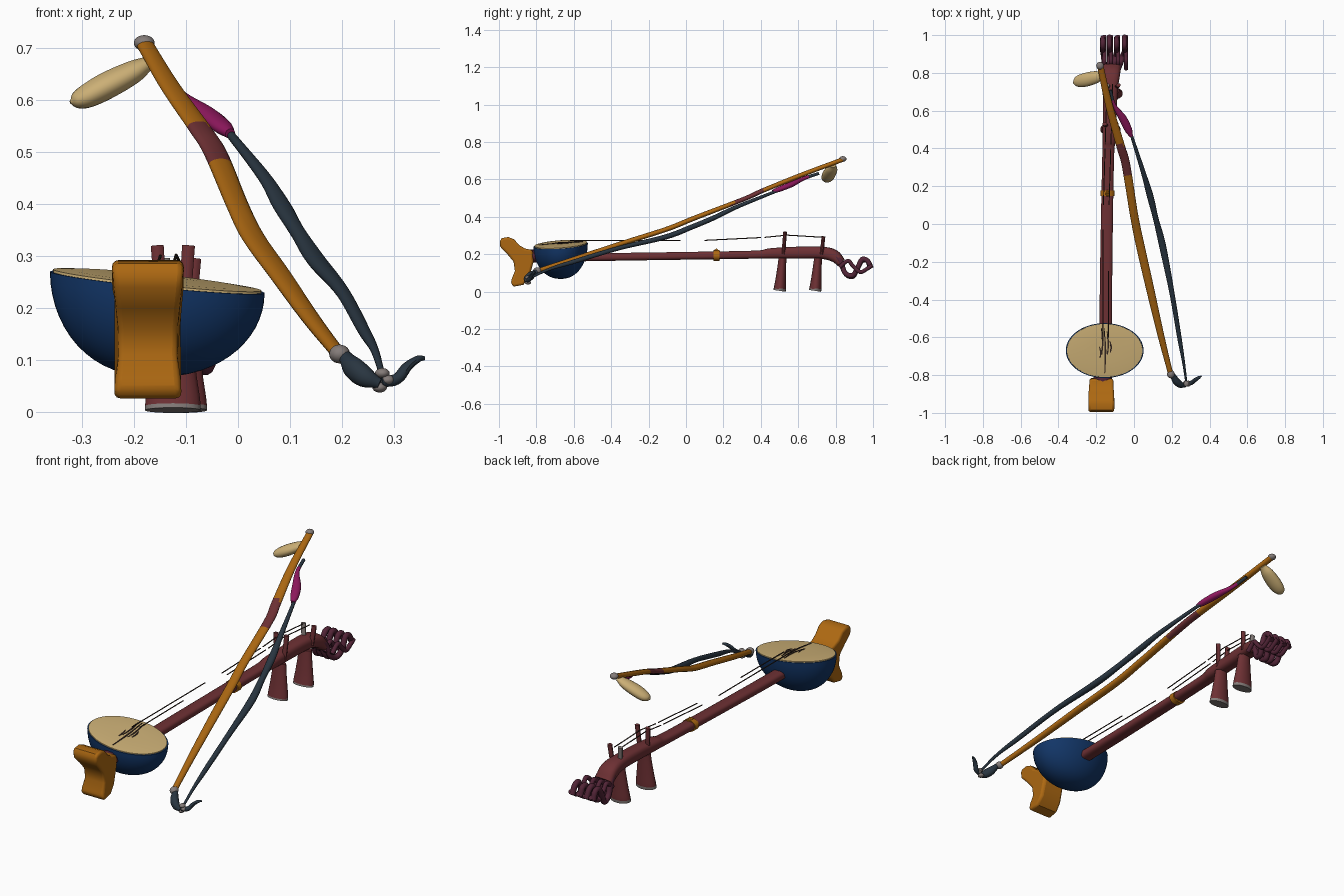
import bpy, bmesh, math
from mathutils import Vector, Matrix


def material(name, rgb):
    m = bpy.data.materials.new(name)
    m.diffuse_color = (*rgb, 1)
    return m


BLUE = material("deep blue", (0.006, 0.036, 0.135))
ORANGE = material("amber wood", (0.42, 0.14, 0.006))
MAROON = material("red wood", (0.155, 0.03, 0.034))
PURPLE = material("plum wood", (0.085, 0.018, 0.038))
CREAM = material("cream skin", (0.6, 0.43, 0.18))
SLATE = material("slate hair", (0.022, 0.036, 0.052))
GREY = material("worn grey", (0.23, 0.2, 0.19))
MAGENTA = material("magenta wrap", (0.27, 0.009, 0.11))
DARK = material("dark string", (0.035, 0.02, 0.015))


def finish(name, bm, mats, rule=None, angle=40):
    bmesh.ops.recalc_face_normals(bm, faces=bm.faces)
    if rule:
        for f in bm.faces:
            f.material_index = rule(f.calc_center_median())
    me = bpy.data.meshes.new(name)
    bm.to_mesh(me)
    bm.free()
    for m in mats:
        me.materials.append(m)
    ob = bpy.data.objects.new(name, me)
    bpy.context.collection.objects.link(ob)
    bpy.ops.object.select_all(action='DESELECT')
    ob.select_set(True)
    bpy.context.view_layer.objects.active = ob
    bpy.ops.object.shade_smooth_by_angle(angle=math.radians(angle))
    return ob


def tube(name, pts, mats, sides=14, steps=6, ref=(0, 0, 1), rule=None, power=1.0):
    """Smooth tube through (x, y, z, half_width, half_height) points."""
    P = [Vector(p) for p in pts]
    P = [2 * P[0] - P[1]] + P + [2 * P[-1] - P[-2]]
    for i in (0, -1):      # keep the end thickness constant
        k = 1 if i == 0 else -2
        P[i][3], P[i][4] = P[k][3], P[k][4]
    path = []
    for i in range(1, len(P) - 2):
        a, b, c, d = P[i - 1:i + 3]
        for s in range(steps):
            t = s / steps
            path.append(0.5 * (2 * b + (c - a) * t + (2 * a - 5 * b + 4 * c - d) * t * t
                               + (3 * b - a - 3 * c + d) * t ** 3))
    path.append(P[-2])
    bm = bmesh.new()
    rings = []
    for i, q in enumerate(path):
        tan = Vector((path[min(i + 1, len(path) - 1)] - path[max(i - 1, 0)])[:3]).normalized()
        side = tan.cross(Vector(ref)).normalized()
        up = side.cross(tan)
        ring = []
        for k in range(sides):
            a = math.tau * (k + 0.5) / sides
            c, s = math.cos(a), math.sin(a)
            c = math.copysign(abs(c) ** power, c)
            s = math.copysign(abs(s) ** power, s)
            ring.append(bm.verts.new(Vector(q[:3]) + side * c * q[3] + up * s * q[4]))
        rings.append(ring)
    for r0, r1 in zip(rings, rings[1:]):
        for k in range(sides):
            n = (k + 1) % sides
            bm.faces.new((r0[k], r0[n], r1[n], r1[k]))
    bm.faces.new(rings[0])
    bm.faces.new(rings[-1])
    return finish(name, bm, mats, rule)


def ball(name, centre, radii, mat, axis=(1, 0, 0)):
    bm = bmesh.new()
    bmesh.ops.create_uvsphere(bm, u_segments=24, v_segments=14, radius=1)
    rot = Vector((1, 0, 0)).rotation_difference(Vector(axis)).to_matrix().to_4x4()
    bm.transform(Matrix.Translation(centre) @ rot @ Matrix.Diagonal((*radii, 1)))
    return finish(name, bm, [mat])


# Sound bowl: lower half ellipsoid with a tilted rim
def rim(x, y):
    return 0.25 - 0.1 * (x + 0.155) + 0.07 * (y + 0.665)


def lathe(name, profile, mat, angle=40):
    bm = bmesh.new()
    n = 56
    rows = [[bm.verts.new((-0.155 + 0.206 * r * math.cos(math.tau * k / n),
                           -0.67 + 0.145 * r * math.sin(math.tau * k / n), 0)) for k in range(n)]
            for r, h in profile]
    for row, (r, h) in zip(rows, profile):
        for v in row:
            v.co.z = 0.068 + (rim(v.co.x, v.co.y) - 0.068) * h
    for r0, r1 in zip(rows, rows[1:]):
        for k in range(n):
            bm.faces.new((r0[k], r0[(k + 1) % n], r1[(k + 1) % n], r1[k]))
    bm.faces.new(rows[0])
    bm.faces.new(rows[-1])
    return finish(name, bm, [mat], None, angle)


lathe("sound_bowl", [(math.sin(a) ** 0.9, 1 - math.cos(a))
                     for a in [math.pi / 2 * (i + 0.4) / 14.4 for i in range(15)]], BLUE)
lathe("skin_top", [(0.975, 0.98), (0.97, 1.025), (0.8, 1.04), (0.4, 1.05)], CREAM)

# Dark streaks on the skin under the strings
for i, (x, y, l) in enumerate([(-0.155, -0.67, 0.12), (-0.17, -0.62, 0.07), (-0.14, -0.63, 0.06),
                               (-0.18, -0.68, 0.03), (-0.125, -0.65, 0.03)]):
    tube(f"skin_streak_{i}", [(x, y - l, rim(x, y - l) + 0.008, 0.003, 0.002),
                              (x + 0.004, y, rim(x, y) + 0.011, 0.005, 0.002),
                              (x - 0.003, y + l, rim(x, y + l) + 0.01, 0.002, 0.002)], [DARK], 6, 4)

# Rest in front of the bowl: extruded curved profile with a waist
prof = [(-0.995, 0.27), (-0.985, 0.286), (-0.95, 0.292), (-0.92, 0.28), (-0.89, 0.247), (-0.86, 0.23),
        (-0.82, 0.222), (-0.815, 0.16), (-0.838, 0.075), (-0.87, 0.036), (-0.92, 0.027),
        (-0.936, 0.04), (-0.933, 0.065), (-0.915, 0.11), (-0.922, 0.16), (-0.955, 0.2), (-0.993, 0.24)]
bm = bmesh.new()
sides = []
for s in (-1, 1):
    sides.append([bm.verts.new((-0.173 + s * (0.058 + 0.011 * min(1, (abs(z - 0.13) / 0.13) ** 1.5)), y, z))
                  for y, z in prof])
for k in range(len(prof)):
    n = (k + 1) % len(prof)
    bm.faces.new((sides[0][k], sides[0][n], sides[1][n], sides[1][k]))
bm.faces.new(sides[0])
bm.faces.new(sides[1])
rest = finish("body_rest", bm, [ORANGE])
bev = rest.modifiers.new("soft_edges", 'BEVEL')
bev.width, bev.segments, bev.limit_method, bev.angle_limit = 0.012, 3, 'ANGLE', math.radians(50)
tube("rest_joint", [(-0.165, -0.85, 0.19, 0.05, 0.035), (-0.165, -0.79, 0.19, 0.05, 0.035)], [PURPLE], 14, 1)

# Neck and thicker peg box
tube("neck", [(-0.15, -0.60, 0.183, 0.033, 0.022), (-0.148, -0.3, 0.187, 0.033, 0.021),
              (-0.142, 0.1, 0.193, 0.032, 0.021), (-0.136, 0.38, 0.198, 0.032, 0.022),
              (-0.132, 0.45, 0.204, 0.036, 0.028), (-0.128, 0.58, 0.208, 0.036, 0.032),
              (-0.124, 0.72, 0.208, 0.04, 0.033), (-0.12, 0.79, 0.192, 0.046, 0.033),
              (-0.118, 0.83, 0.155, 0.048, 0.025)], [MAROON], 16, 5, power=0.7)
tube("neck_ring", [(-0.14, 0.148, 0.192, 0.038, 0.03), (-0.14, 0.178, 0.192, 0.038, 0.03)], [ORANGE], 16, 1)
tube("ring_knot", [(-0.14, 0.155, 0.225, 0.012, 0.01), (-0.14, 0.19, 0.18, 0.02, 0.016)], [ORANGE], 10, 2,
     ref=(1, 0, 0))

# Curled claw head: two layers of fingers
for i, (x0, x1) in enumerate([(-0.15, -0.165), (-0.13, -0.13), (-0.112, -0.092), (-0.092, -0.05)]):
    d = 0.006 * (i % 2)
    claw = [(0.78, 0.20), (0.825, 0.165), (0.85, 0.10), (0.89, 0.08 + d), (0.915, 0.12),
            (0.94, 0.165 + d), (0.97, 0.165), (0.985 + d, 0.125)]
    tube(f"claw_{i}", [(x0 + (x1 - x0) * min(1, k / 4), y, z, 0.014, 0.014)
                       for k, (y, z) in enumerate(claw)], [PURPLE], 10, 5, ref=(1, 0, 0))
    curl = [(0.82, 0.13), (0.865, 0.165), (0.89, 0.14), (0.93, 0.105), (0.965, 0.12), (0.995, 0.14)]
    tube(f"claw_curl_{i}", [(x1 + 0.008, y, z, 0.011, 0.011) for y, z in curl],
         [PURPLE], 10, 4, ref=(1, 0, 0))

# Tuning pegs: flattened cones below, slim tips above
for n, (x, y0, y1, top) in enumerate([(-0.125, 0.5, 0.53, 0.32), (-0.113, 0.69, 0.735, 0.295)]):
    tube(f"peg_{n}", [(x, y0, 0.004, 0.054, 0.033), (x, y0 + 0.003, 0.025, 0.053, 0.032),
                      (x, y0 + 0.008, 0.08, 0.045, 0.027), (x, y0 + 0.016, 0.18, 0.034, 0.021)],
         [MAROON, GREY], 18, 4, ref=(0, 1, 0), rule=lambda c: int(c.z < 0.016))
    for s in (-1, 1):
        tube(f"peg_tip_{n}_{s}", [(x + s * 0.022, y1 - 0.01, 0.2, 0.012, 0.01),
                                  (x + s * 0.03, y1, top, 0.013, 0.01)],
             [GREY if n and s < 0 else MAROON], 10, 2, ref=(0, 1, 0))

# Strings
for n, x in enumerate((-0.165, -0.135)):
    for k, pts in enumerate([[(-0.62, 0.274), (-0.03, 0.274)], [(0.1, 0.274), (0.4, 0.289)],
                             [(0.42, 0.29), (0.54, 0.302), (0.74, 0.29)]]):
        if n == 1 and k == 0:
            pts = [(-0.6, 0.272), (-0.25, 0.274)]
        tube(f"string_{n}_{k}", [(x + 0.03 * max(y, 0), y, z, 0.0028, 0.0028) for y, z in pts], [DARK], 6, 1)

# Bow stick with a wrapped grip band
tube("bow_stick", [(-0.178, 0.835, 0.705, 0.017, 0.012), (-0.13, 0.62, 0.625, 0.02, 0.012),
                   (-0.07, 0.41, 0.54, 0.023, 0.012), (-0.042, 0.31, 0.495, 0.023, 0.012),
                   (0.0, 0.05, 0.395, 0.022, 0.013), (0.03, -0.1, 0.335, 0.023, 0.013),
                   (0.08, -0.32, 0.265, 0.022, 0.013), (0.14, -0.58, 0.18, 0.018, 0.013),
                   (0.193, -0.79, 0.112, 0.014, 0.012)],
     [ORANGE, MAROON], 16, 9, rule=lambda c: int(0.25 < c.y < 0.42))
ball("bow_tip_cap", (-0.18, 0.838, 0.709), (0.02, 0.02, 0.015), GREY)

# Leaf shaped tip paddle
tube("tip_paddle", [(-0.165, 0.785, 0.675, 0.018, 0.012), (-0.2, 0.778, 0.654, 0.032, 0.022),
                    (-0.25, 0.765, 0.628, 0.037, 0.026), (-0.29, 0.756, 0.607, 0.032, 0.023),
                    (-0.312, 0.75, 0.598, 0.02, 0.015), (-0.322, 0.748, 0.595, 0.004, 0.003)], [CREAM], 18, 6)

# Bow hair and its magenta binding
tube("hair_binding", [(-0.125, 0.71, 0.632, 0.008, 0.008), (-0.105, 0.63, 0.605, 0.01, 0.01),
                      (-0.06, 0.56, 0.572, 0.021, 0.015), (-0.03, 0.5, 0.548, 0.02, 0.014),
                      (-0.015, 0.465, 0.535, 0.01, 0.01)],
     [MAGENTA, SLATE], 14, 6, rule=lambda c: int(c.y > 0.655))
tube("bow_hair", [(-0.02, 0.49, 0.54, 0.008, 0.008), (0.05, 0.27, 0.452, 0.013, 0.011),
                  (0.085, 0.15, 0.395, 0.018, 0.013), (0.115, 0.03, 0.345, 0.015, 0.014),
                  (0.15, -0.11, 0.292, 0.019, 0.014), (0.2, -0.36, 0.232, 0.014, 0.012),
                  (0.24, -0.6, 0.16, 0.012, 0.012), (0.262, -0.73, 0.12, 0.008, 0.008),
                  (0.276, -0.83, 0.075, 0.006, 0.006)], [SLATE], 12, 7)

# Bow handle end: cuff, block, clasp and hook
ball("handle_cuff", (0.195, -0.795, 0.112), (0.02, 0.022, 0.018), GREY)
tube("handle_block", [(0.205, -0.80, 0.108, 0.014, 0.012), (0.222, -0.83, 0.085, 0.02, 0.022),
                      (0.245, -0.85, 0.067, 0.018, 0.02), (0.272, -0.855, 0.055, 0.01, 0.01)], [SLATE], 12, 4)
for i, (x, z) in enumerate([(0.277, 0.075), (0.272, 0.048), (0.287, 0.062)]):
    ball(f"handle_clasp_{i}", (x, -0.845, z), (0.014, 0.016, 0.01), GREY)
tube("handle_hook", [(0.275, -0.85, 0.058, 0.01, 0.01), (0.305, -0.84, 0.064, 0.012, 0.011),
                     (0.325, -0.825, 0.088, 0.011, 0.009), (0.345, -0.812, 0.102, 0.008, 0.007),
                     (0.358, -0.805, 0.104, 0.003, 0.004)], [SLATE], 10, 5)
